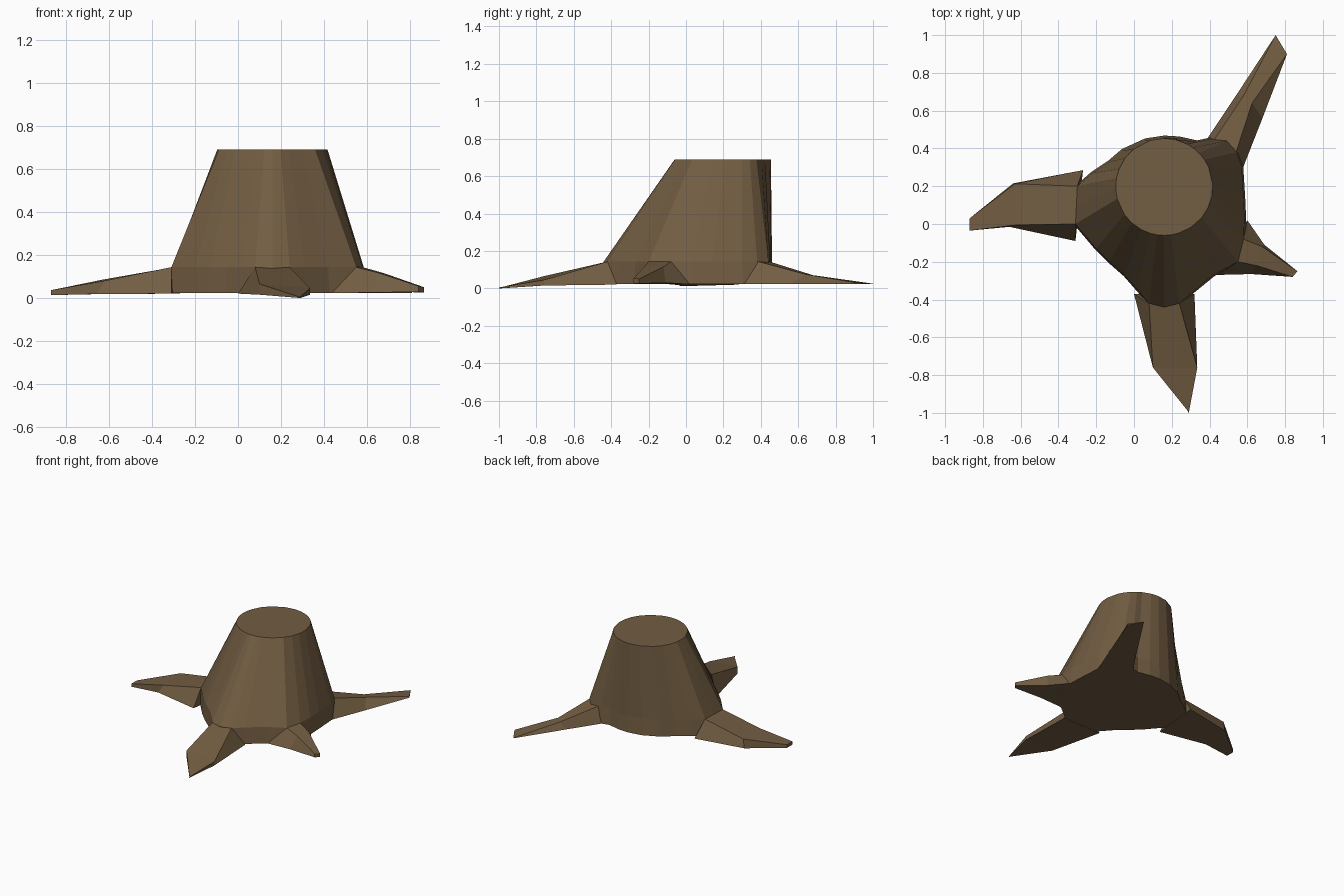
import bpy, bmesh, math

bark = bpy.data.materials.new("bark")
bark.diffuse_color = (0.17, 0.11, 0.055, 1)


def loft(name, sections, cap_start=True):
    """Skin a row of closed cross-sections and cap the ends."""
    bm = bmesh.new()
    rings = [[bm.verts.new(p) for p in s] for s in sections]
    n = len(rings[0])
    for a, b in zip(rings, rings[1:]):
        for i in range(n):
            j = (i + 1) % n
            bm.faces.new((a[i], a[j], b[j], b[i]))
    if cap_start:
        bm.faces.new(rings[0][::-1])
    bm.faces.new(rings[-1])
    bmesh.ops.remove_doubles(bm, verts=bm.verts, dist=1e-4)
    bmesh.ops.recalc_face_normals(bm, faces=bm.faces)
    mesh = bpy.data.meshes.new(name)
    bm.to_mesh(mesh)
    bm.free()
    mesh.materials.append(bark)
    obj = bpy.data.objects.new(name, mesh)
    bpy.context.collection.objects.link(obj)
    return obj


# Trunk: irregular flared waist tapering to a round off-centre cut
waist = [(.58, .14), (.57, .30), (.545, .38), (.49, .44), (.40, .45), (.33, .435),
         (.24, .455), (.16, .46), (.06, .445), (-.06, .39), (-.13, .33), (-.22, .27),
         (-.30, .20), (-.305, .10), (-.31, 0), (-.20, -.13), (-.13, -.20), (-.05, -.27),
         (.02, -.35), (.08, -.42), (.16, -.44), (.24, -.42), (.31, -.36), (.42, -.27),
         (.55, -.20), (.58, -.08), (.585, .03)]
base, middle, cut = [], [], []
for x, y in waist:
    a = math.atan2(y - .12, x - .16)
    base.append((.15 + (x - .15) * 1.02, .05 + (y - .05) * 1.02, .022))
    middle.append((x, y, .143))
    cut.append((.16 + .257 * math.cos(a), .197 + .257 * math.sin(a), .69))
loft("trunk", [base, middle, cut])

# Roots: each section runs lower edge, upper edge, upper edge, lower edge
loft("left_root", [
    [(-.27, .285, .02), (-.30, .20, .143), (-.31, 0, .143), (-.31, -.09, .02)],
    [(-.64, .215, .018), (-.63, .213, .085), (-.62, -.005, .08), (-.66, -.015, .018)],
    [(-.87, .03, .013), (-.87, .03, .036), (-.87, -.035, .036), (-.87, -.035, .013)]])
loft("back_right_root", [
    [(.57, .28, .022), (.54, .38, .145), (.42, .44, .145), (.38, .44, .022)],
    [(.68, .56, .022), (.625, .64, .075), (.58, .68, .07), (.54, .68, .022)],
    [(.81, .90, .022), (.81, .90, .032), (.75, 1.0, .025), (.75, 1.0, .022)]])
loft("front_root", [
    [(0, -.37, .02), (.08, -.42, .143), (.24, -.42, .143), (.32, -.37, .02)],
    [(.10, -.76, .015), (.10, -.76, .065), (.335, -.76, .045), (.335, -.76, .015)],
    [(.285, -.99, 0), (.285, -.99, .005), (.29, -1.0, .005), (.29, -1.0, 0)]])
loft("right_root", [
    [(.43, -.27, .022), (.55, -.20, .143), (.58, -.08, .143), (.60, .02, .022)],
    [(.62, -.265, .025), (.65, -.22, .118), (.68, -.12, .115), (.69, -.11, .03)],
    [(.84, -.28, .028), (.84, -.28, .055), (.865, -.25, .05), (.865, -.25, .025)]])
